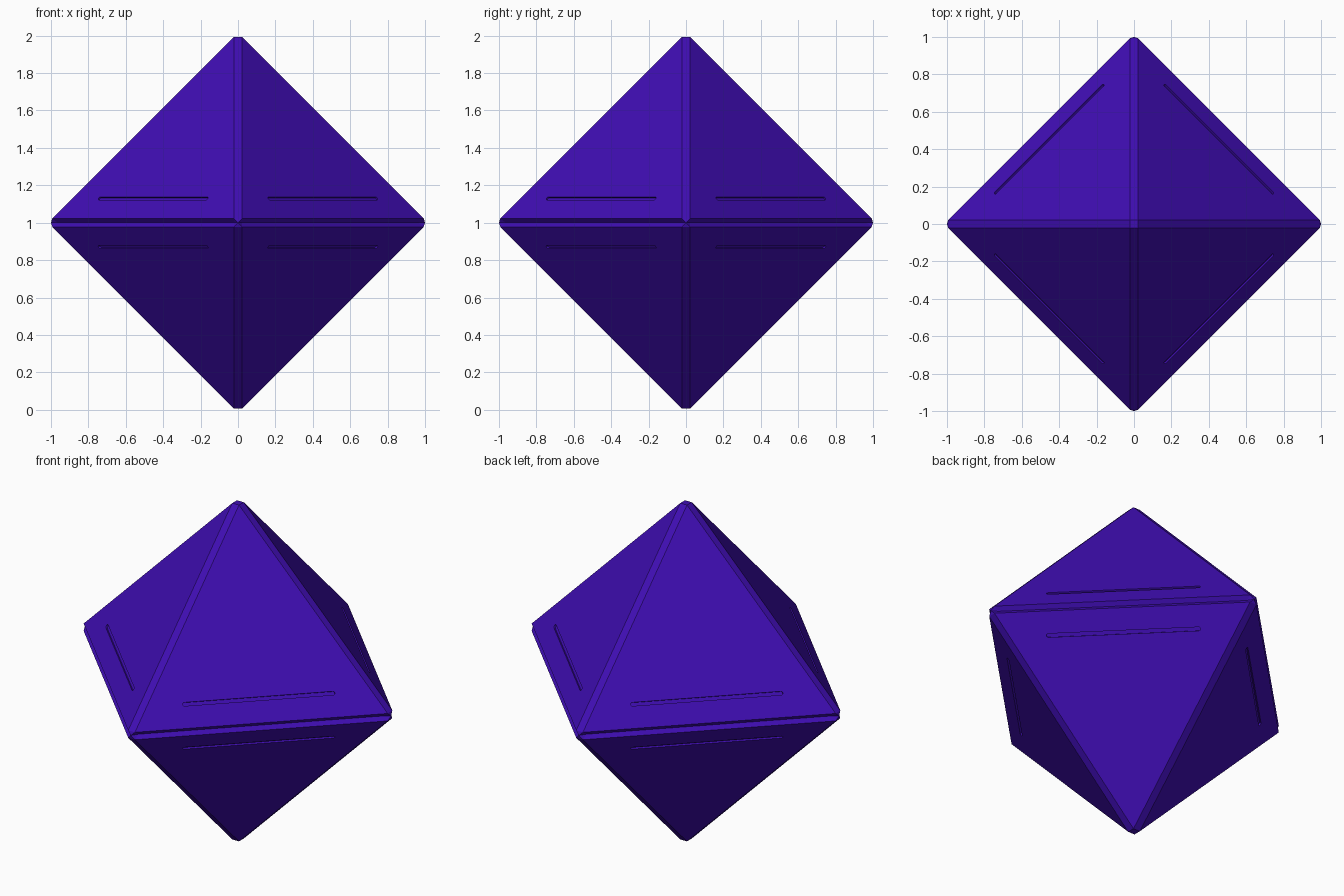
import bpy, bmesh, math
from mathutils import Vector, Matrix

if "Cube" in bpy.data.objects:
    bpy.data.objects.remove(bpy.data.objects["Cube"])

B = 0.022        # half width of the chamfered edges
C = 0.993        # reach of each facet corner
F = C - 0.028    # reach of the groove floor
MID = Vector((0, 0, 1))
S = (-1, 1)

violet = bpy.data.materials.new("violet")
violet.diffuse_color = (0.050, 0.004, 0.45, 1)
violet.use_nodes = True
violet.node_tree.nodes["Principled BSDF"].inputs["Base Color"].default_value = violet.diffuse_color


def finish(bm, name):
    bmesh.ops.remove_doubles(bm, verts=bm.verts[:], dist=1e-5)
    bmesh.ops.recalc_face_normals(bm, faces=bm.faces[:])
    me = bpy.data.meshes.new(name)
    bm.to_mesh(me)
    bm.free()
    me.materials.append(violet)
    ob = bpy.data.objects.new(name, me)
    bpy.context.collection.objects.link(ob)
    return ob


# Corner points of each facet
def apex(x, y, z): return (x * B, y * B, z * C)
def side_x(x, y, z): return (x * C, y * B, z * B)
def side_y(x, y, z): return (x * B, y * C, z * B)
def floor_x(x, y): return (x * F, y * B, 0)
def floor_y(x, y): return (x * B, y * F, 0)


# Eight-sided crystal body
bm = bmesh.new()
def face(*pts):
    bm.faces.new([bm.verts.new(Vector(p) + MID) for p in pts])

for z in S:
    # flat apex cap
    face(*[apex(x, y, z) for x, y in ((-1, -1), (1, -1), (1, 1), (-1, 1))])
    for x in S:
        # chamfer strips in the x direction and their tips
        face(apex(x, -1, z), side_x(x, -1, z), side_x(x, 1, z), apex(x, 1, z))
        face((x, 0, 0), side_x(x, -1, z), side_x(x, 1, z))
        # chamfer strips in the y direction and their tips
        face(apex(-1, x, z), side_y(-1, x, z), side_y(1, x, z), apex(1, x, z))
        face((0, x, 0), side_y(-1, x, z), side_y(1, x, z))
        for y in S:
            # large facet, groove wall and groove ends
            face(apex(x, y, z), side_x(x, y, z), side_y(x, y, z))
            face(side_x(x, y, z), side_y(x, y, z), floor_y(x, y), floor_x(x, y))
            face((x, 0, 0), side_x(x, y, z), floor_x(x, y))
            face((0, y, 0), side_y(x, y, z), floor_y(x, y))
body = finish(bm, "crystal_body")

# Round-ended slot cutters, one on each facet
bm = bmesh.new()
HALF, RAD, DEPTH, HEIGHT = 0.414, 0.010, 0.010, 0.13
outline = []
for end, start in ((1, -90), (-1, 90)):
    for i in range(7):
        a = math.radians(start + i * 30)
        outline.append((end * (HALF - RAD) + RAD * math.cos(a), RAD * math.sin(a)))
for x in S:
    for y in S:
        for z in S:
            n = Vector((x, y, z)).normalized()
            u = Vector((x, -y, 0)).normalized()
            v = n.cross(u)
            r = (C + 2 * B - HEIGHT) / 2
            mid = Vector((x * r, y * r, z * HEIGHT)) + MID
            low = [bm.verts.new(mid + u * p + v * q - n * DEPTH) for p, q in outline]
            top = [bm.verts.new(mid + u * p + v * q + n * 0.03) for p, q in outline]
            bm.faces.new(low)
            bm.faces.new(top)
            for i in range(len(low)):
                j = (i + 1) % len(low)
                bm.faces.new((low[i], low[j], top[j], top[i]))
cutter = finish(bm, "slot_cutter")

# Cut the slots and drop the cutter
mod = body.modifiers.new("slots", 'BOOLEAN')
mod.operation = 'DIFFERENCE'
mod.solver = 'EXACT'
mod.object = cutter
bpy.context.view_layer.objects.active = body
body.select_set(True)
bpy.ops.object.modifier_apply(modifier=mod.name)
bpy.data.objects.remove(cutter)
